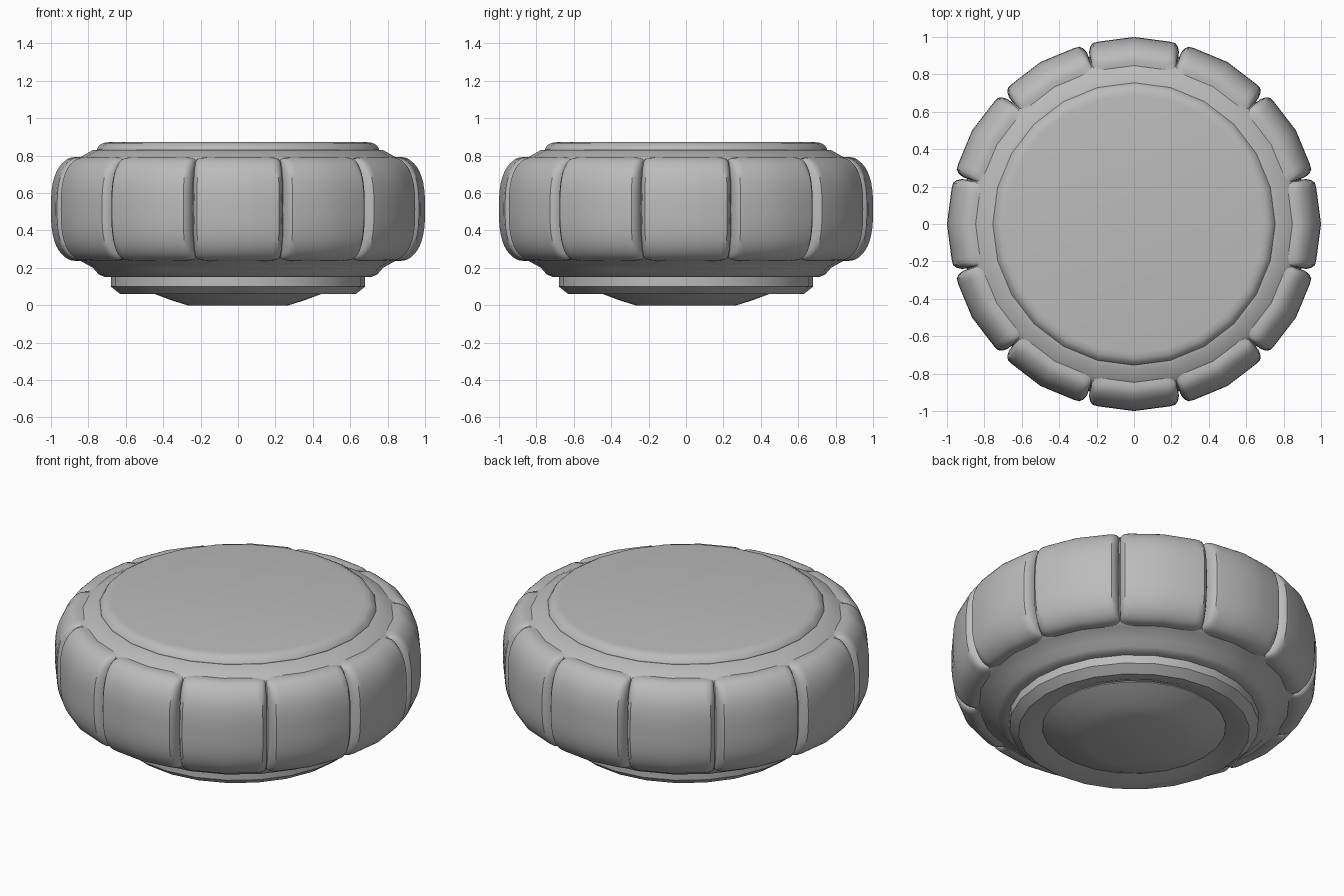
import bpy, bmesh
from math import sin, cos, pi, radians, sqrt

cube = bpy.data.objects.get("Cube")
if cube:
    bpy.data.objects.remove(cube, do_unlink=True)

grey = bpy.data.materials.new("plain grey")
grey.use_nodes = True
colour = (0.5, 0.5, 0.5, 1)
grey.diffuse_color = colour
grey.node_tree.nodes["Principled BSDF"].inputs["Base Color"].default_value = colour

SIDES = 24
STEP = 2 * pi / SIDES
PADS = 12
POWER = 2.8
MID_Z = 0.515


def finish(bm, name):
    bmesh.ops.remove_doubles(bm, verts=bm.verts, dist=1e-5)
    bmesh.ops.recalc_face_normals(bm, faces=bm.faces)
    mesh = bpy.data.meshes.new(name)
    bm.to_mesh(mesh)
    bm.free()
    obj = bpy.data.objects.new(name, mesh)
    bpy.context.collection.objects.link(obj)
    mesh.materials.append(grey)
    bpy.ops.object.select_all(action='DESELECT')
    obj.select_set(True)
    bpy.context.view_layer.objects.active = obj
    bpy.ops.object.shade_smooth_by_angle(angle=radians(32))
    return obj


def lathe(name, profile):
    """Turn a radius/height profile around z, closing both ends with a flat cap."""
    bm = bmesh.new()
    rings = [[bm.verts.new((r * sin(i * STEP), r * cos(i * STEP), z)) for i in range(SIDES)]
             for r, z in profile]
    for a, b in zip(rings, rings[1:]):
        for i in range(SIDES):
            j = (i + 1) % SIDES
            bm.faces.new((a[i], a[j], b[j], b[i]))
    bm.faces.new(rings[0])
    bm.faces.new(rings[-1])
    return finish(bm, name)


def bulge(t, width, height):
    """Rounded-square section of the ring, t from -90 (bottom) to 90 degrees (top)."""
    c, s = abs(cos(t)), abs(sin(t))
    k = (c ** POWER + s ** POWER) ** (-1 / POWER)
    return 0.80 + width * c * k, MID_Z + height * sin(t) * k


# Main ring, stepped underside and shallow top lip
section = [bulge(radians(a), 0.125, 0.283) for a in range(-72, 73, 12)]
lathe("ring_body", [(0.68, 0.15), (0.71, 0.15), (0.745, 0.165), (0.775, 0.2)]
      + section + [(0.775, 0.83), (0.74, 0.83)])
lathe("top_disc", [(0.755, 0.8), (0.755, 0.835), (0.742, 0.855), (0.72, 0.868), (0.69, 0.872)])

# Lower collar with a recess that holds the dome
lathe("lower_collar", [(0.68, 0.18), (0.68, 0.1), (0.63, 0.06), (0.57, 0.06), (0.5, 0.09)])
lathe("bottom_dome", [(0.5, 0.1), (0.5, 0.085), (0.445, 0.06), (0.36, 0.028), (0.27, 0.0)])

# Twelve cushioned pads: each swells out of the ring with rounded borders
HALF = 0.25       # half of the pad width
SOFT = 0.05       # width of the rounded border
fractions = [0, 0.02, 0.07, 0.14, 0.25, 0.6, 1]
across = [f - 1 for f in fractions] + [1 - f for f in fractions[-2::-1]]
ROWS = 28
LIMIT = radians(70)


def pad_height(u, v):
    """Swell from 0 on the border to 1 inside a rounded rectangle."""
    corner = 0.08
    dx = abs(u) * HALF - (HALF - corner)
    dy = abs(v) * 0.40 - (0.40 - corner)
    outside = sqrt(max(dx, 0) ** 2 + max(dy, 0) ** 2)
    depth = corner - outside - min(max(dx, dy), 0)
    f = min(max(depth / SOFT, 0), 1)
    return sqrt(1 - (1 - f) ** 2)


bm = bmesh.new()
for p in range(PADS):
    grid = []
    for row in range(ROWS + 1):
        v = 2 * row / ROWS - 1
        v = 1.35 * v - 0.35 * v ** 3       # closer rows near the ends
        t = v * LIMIT
        low = bulge(t, 0.115, 0.28)
        high = bulge(t, 0.2, 0.288)
        line = []
        for u in across:
            h = pad_height(u, v)
            r, z = (a + (b - a) * h for a, b in zip(low, high))
            # Straight chords between the ring's corner angles
            turn = u * STEP * 0.995
            flat = cos(STEP / 2) / cos(abs(turn) - STEP / 2)
            a = p * 2 * pi / PADS + turn
            line.append(bm.verts.new((r * flat * sin(a), r * flat * cos(a), z)))
        grid.append(line)
    for a, b in zip(grid, grid[1:]):
        for i in range(len(across) - 1):
            bm.faces.new((a[i], a[i + 1], b[i + 1], b[i]))
pads = finish(bm, "rim_pads")
